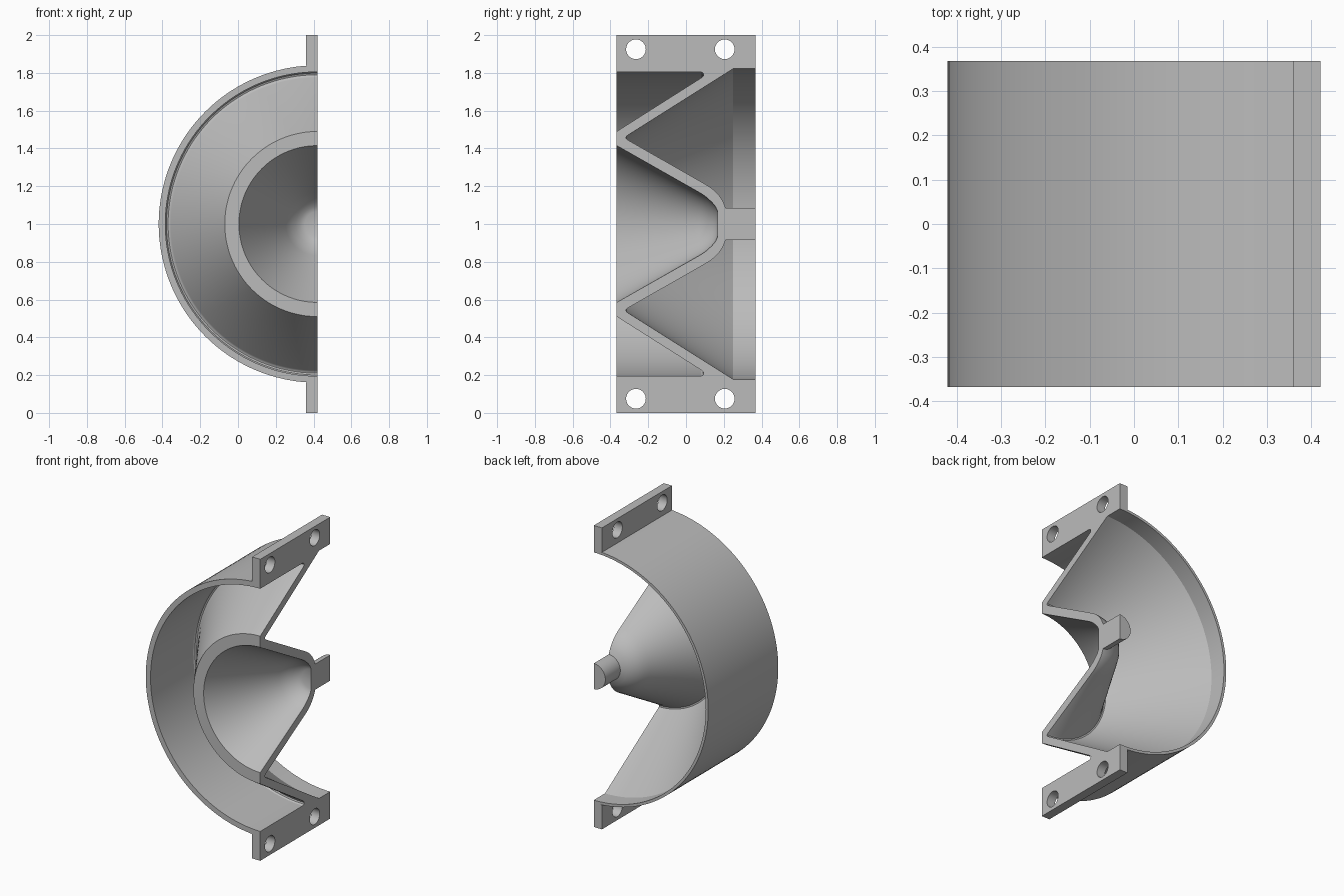
import bpy, bmesh, math

cube = bpy.data.objects.get("Cube")
if cube:
    bpy.data.objects.remove(cube, do_unlink=True)

AXIS_X, AXIS_Z = 0.42, 1.0
HALF_Y = 0.367
STEPS = 72

grey = bpy.data.materials.new("plain grey")
grey.use_nodes = True
colour = (0.5, 0.5, 0.5, 1)
grey.diffuse_color = colour
grey.node_tree.nodes["Principled BSDF"].inputs["Base Color"].default_value = colour


def finish(bm, name):
    """Turn a bmesh into a named grey object."""
    bmesh.ops.recalc_face_normals(bm, faces=bm.faces)
    mesh = bpy.data.meshes.new(name)
    bm.to_mesh(mesh)
    bm.free()
    obj = bpy.data.objects.new(name, mesh)
    bpy.context.collection.objects.link(obj)
    mesh.materials.append(grey)
    return obj


def smooth(obj):
    bpy.ops.object.select_all(action='DESELECT')
    obj.select_set(True)
    bpy.context.view_layer.objects.active = obj
    bpy.ops.object.shade_smooth_by_angle(angle=math.radians(30))


# Half-turned body: folded cone wall, outer shell and centre stub (radius, y)
profile = [
    (0.84, -HALF_Y), (0.84, HALF_Y), (0.822, HALF_Y), (0.822, 0.25),
    # back of the outer cone, rounded fold
    (0.47, -0.308), (0.463, -0.316), (0.454, -0.317), (0.446, -0.31),
    # back of the inner cone, rounded nose
    (0.215, 0.095), (0.197, 0.125), (0.176, 0.152), (0.15, 0.176),
    (0.12, 0.196), (0.085, 0.21),
    # centre stub
    (0.085, HALF_Y), (0, HALF_Y), (0, 0.168),
    # front of the inner cone
    (0.066, 0.168), (0.092, 0.156), (0.114, 0.138), (0.136, 0.115),
    (0.155, 0.09), (0.167, 0.07), (0.415, -HALF_Y),
    # front rim and front of the outer cone, rounded groove
    (0.49, -HALF_Y), (0.775, 0.083), (0.782, 0.091), (0.79, 0.094),
    (0.799, 0.09), (0.805, 0.08), (0.805, -HALF_Y),
]
bm = bmesh.new()
rings = []
for i in range(STEPS + 1):
    t = math.pi * i / STEPS
    rings.append([bm.verts.new((AXIS_X - r * math.sin(t), y, AXIS_Z + r * math.cos(t)))
                  for r, y in profile])
for a, b in zip(rings, rings[1:]):
    for j in range(len(profile)):
        k = (j + 1) % len(profile)
        if profile[j][0] or profile[k][0]:
            bm.faces.new((a[j], a[k], b[k], b[j]))
bm.faces.new(rings[0])
bm.faces.new(rings[-1])
bmesh.ops.remove_doubles(bm, verts=bm.verts, dist=1e-5)
smooth(finish(bm, "half_cone_body"))

# Bolt flanges resting on the outer shell, each with two through holes
for name, side in (("upper_flange", 1), ("lower_flange", -1)):
    bm = bmesh.new()
    section = [(0.36, 0.838), (AXIS_X, 0.84), (AXIS_X, 1), (0.36, 1)]
    face = bm.faces.new([bm.verts.new((x, -HALF_Y, AXIS_Z + side * z)) for x, z in section])
    out = bmesh.ops.extrude_face_region(bm, geom=[face])
    bmesh.ops.translate(bm, vec=(0, 2 * HALF_Y, 0),
                        verts=[v for v in out["geom"] if isinstance(v, bmesh.types.BMVert)])
    flange = finish(bm, name)
    for n, y in enumerate((-0.265, 0.205)):
        bpy.ops.mesh.primitive_cylinder_add(
            vertices=48, radius=0.052, depth=0.3,
            location=(0.39, y, AXIS_Z + side * 0.925), rotation=(0, math.pi / 2, 0))
        cutter = bpy.context.object
        cutter.name = f"{name}_hole_cutter_{n + 1}"
        cut = flange.modifiers.new("bolt hole", 'BOOLEAN')
        cut.operation, cut.solver, cut.object = 'DIFFERENCE', 'EXACT', cutter
        bpy.context.view_layer.objects.active = flange
        bpy.ops.object.modifier_apply(modifier=cut.name)
        bpy.data.objects.remove(cutter, do_unlink=True)
    smooth(flange)
